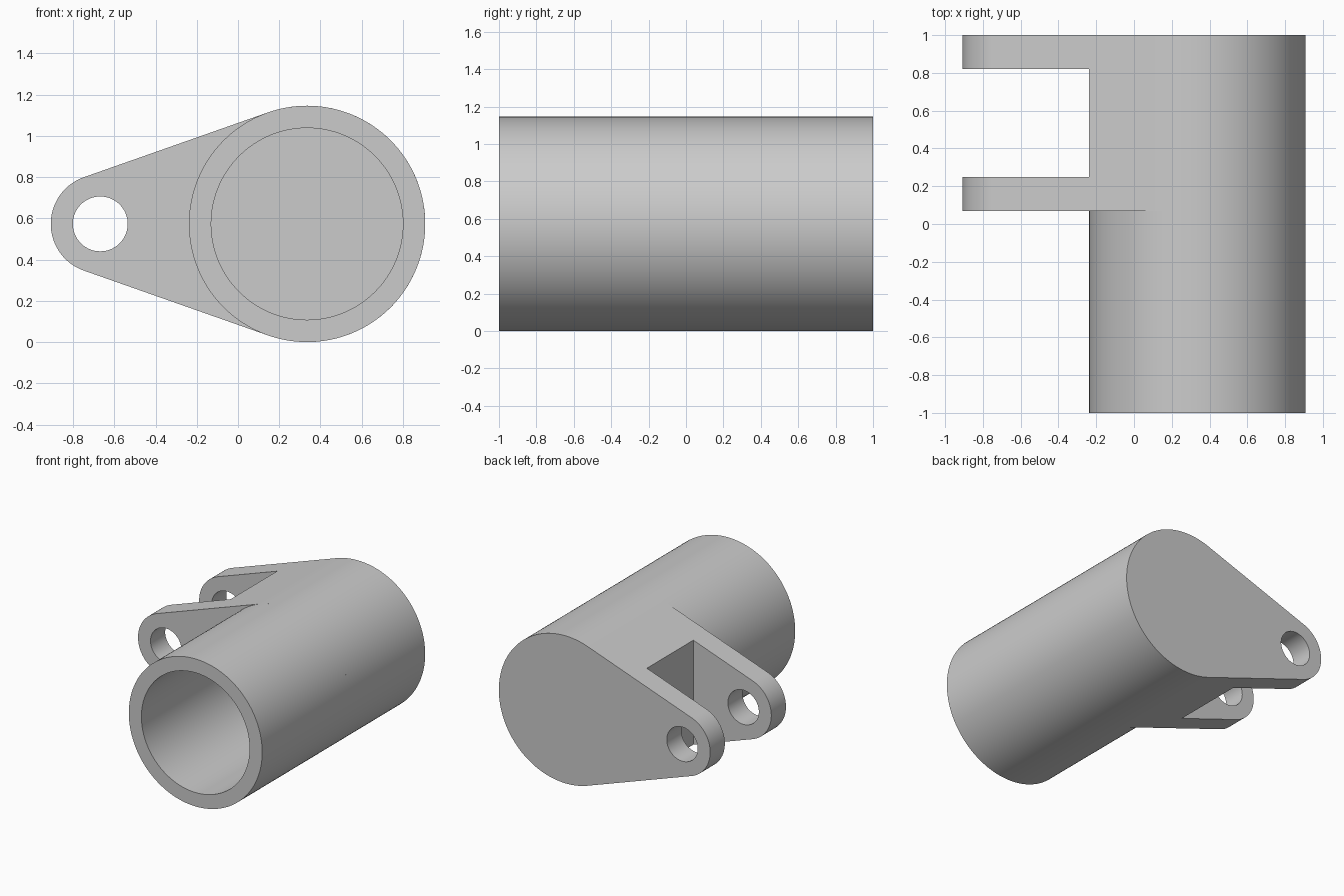
import bpy, bmesh
from math import cos, sin, pi, acos, radians

if "Cube" in bpy.data.objects:
    bpy.data.objects.remove(bpy.data.objects["Cube"])

CX, CZ, R, BORE = 0.335, 0.573, 0.573, 0.465    # barrel axis and radii
PX, PR, PIN = -0.668, 0.24, 0.133               # lug eye axis and radii
Y_JOIN, Y_BACK = 0.07, 1.0


def arc(x, r, a0, a1, n):
    return [(x + r * cos(a0 + (a1 - a0) * i / n), CZ + r * sin(a0 + (a1 - a0) * i / n))
            for i in range(n + 1)]


def circle(x, r, n=128):
    return arc(x, r, 0, 2 * pi, n)[:-1]


def loft(name, rings, caps=True):
    """Join rings of (y, xz points); cap the ends or wrap last to first."""
    bm = bmesh.new()
    loops = [[bm.verts.new((x, y, z)) for x, z in pts] for y, pts in rings]
    pairs = list(zip(loops, loops[1:]))
    if caps:
        bm.faces.new(loops[0])
        bm.faces.new(loops[-1])
    else:
        pairs.append((loops[-1], loops[0]))
    for a, b in pairs:
        for i in range(len(a)):
            j = (i + 1) % len(a)
            bm.faces.new((a[i], a[j], b[j], b[i]))
    bmesh.ops.recalc_face_normals(bm, faces=bm.faces)
    me = bpy.data.meshes.new(name)
    bm.to_mesh(me)
    bm.free()
    ob = bpy.data.objects.new(name, me)
    bpy.context.collection.objects.link(ob)
    return ob


def activate(ob):
    bpy.ops.object.select_all(action='DESELECT')
    ob.select_set(True)
    bpy.context.view_layer.objects.active = ob


def cut(ob, cutter):
    mod = ob.modifiers.new("cut", 'BOOLEAN')
    mod.operation, mod.solver, mod.object = 'DIFFERENCE', 'EXACT', cutter
    cutter.hide_render = True
    activate(ob)
    bpy.ops.object.modifier_apply(modifier=mod.name)
    bpy.data.objects.remove(cutter)


# open front barrel
outer, inner = circle(CX, R), circle(CX, BORE)
barrel = loft("barrel", [(Y_JOIN, outer), (-1, outer), (-1, inner), (Y_JOIN, inner)], caps=False)

# clevis body: two arcs joined by tangent flats, closed at the back
t = acos((PR - R) / (CX - PX))
teardrop = arc(CX, R, -t, t, 90) + arc(PX, PR, t, 2 * pi - t, 48)
clevis = loft("clevis", [(Y_JOIN, teardrop), (Y_BACK, teardrop)])

# slot between the lugs, pin hole and blind bore
slot = [(-1.2, -0.2), (CX - R, -0.2), (CX - R, 1.4), (-1.2, 1.4)]
cut(clevis, loft("slot_cutter", [(0.25, slot), (0.82, slot)]))
eye = circle(PX, PIN, 64)
cut(clevis, loft("pin_cutter", [(-0.2, eye), (1.2, eye)]))
cut(clevis, loft("bore_cutter", [(-0.2, inner), (0.89, inner)]))

for ob in (barrel, clevis):
    activate(ob)
    bpy.ops.object.shade_smooth_by_angle(angle=radians(30))
